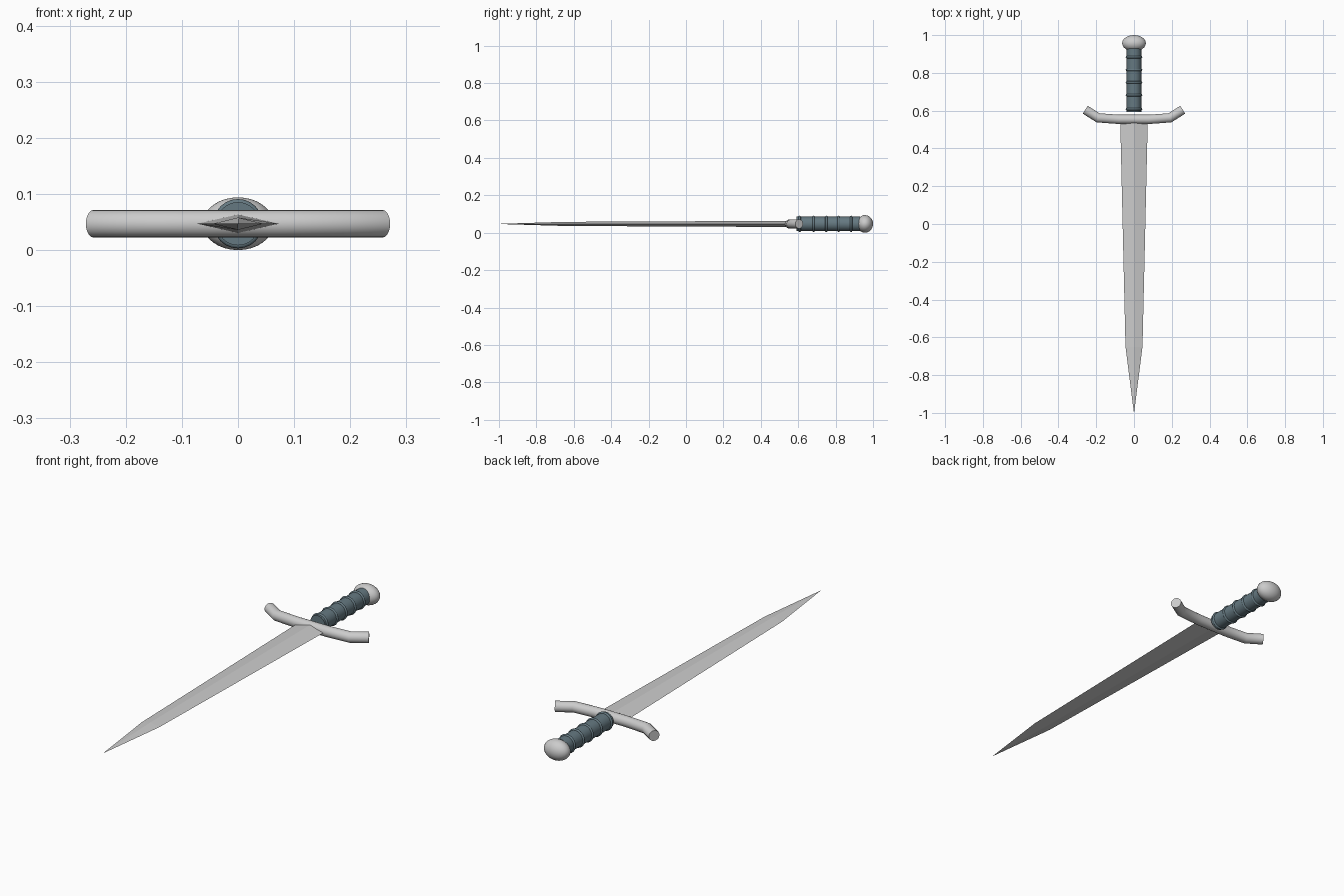
import bpy, bmesh, math
from mathutils import Vector

if "Cube" in bpy.data.objects:
    bpy.data.objects.remove(bpy.data.objects["Cube"])

Z = 0.047  # height of the sword's axis


def finish(bm, name, mat=None, smooth=True):
    bmesh.ops.recalc_face_normals(bm, faces=bm.faces)
    me = bpy.data.meshes.new(name)
    bm.to_mesh(me)
    bm.free()
    ob = bpy.data.objects.new(name, me)
    bpy.context.collection.objects.link(ob)
    if mat:
        me.materials.append(mat)
    if smooth:
        bpy.ops.object.select_all(action='DESELECT')
        bpy.context.view_layer.objects.active = ob
        ob.select_set(True)
        bpy.ops.object.shade_smooth_by_angle(angle=math.radians(40))
    return ob


def loft(rings):
    """Skin a list of closed point rings and cap both ends."""
    bm = bmesh.new()
    loops = [[bm.verts.new(p) for p in r] for r in rings]
    for a, b in zip(loops, loops[1:]):
        n = len(a)
        for i in range(n):
            bm.faces.new((a[i], a[(i + 1) % n], b[(i + 1) % n], b[i]))
    bm.faces.new(loops[0])
    bm.faces.new(loops[-1])
    return bm


def lathe(profile, n=24):
    """Profile of (y, radius) turned around the sword's axis."""
    return loft([[(r * math.cos(2 * math.pi * i / n), y, Z + r * math.sin(2 * math.pi * i / n))
                  for i in range(n)] for y, r in profile])


wrap = bpy.data.materials.new("grip_wrap")
wrap.diffuse_color = (0.13, 0.19, 0.22, 1)
wrap.use_nodes = True
wrap.node_tree.nodes["Principled BSDF"].inputs["Base Color"].default_value = wrap.diffuse_color

# Blade: diamond section tapering to a point
stations = [(0.55, 0.073, 0.0165), (-0.65, 0.045, 0.011), (-1.0, 0.0005, 0.0005)]
bm = loft([[(w, y, Z), (0, y, Z + t), (-w, y, Z), (0, y, Z - t)] for y, w, t in stations])
finish(bm, "blade", smooth=False)

# Crossguard: round bar with both ends bent toward the grip
half = [(0.08, 0.554), (0.19, 0.562), (0.258, 0.605)]
path = [Vector((-x, y, Z)) for x, y in reversed(half)] + [Vector((x, y, Z)) for x, y in half]
rings = []
for i, p in enumerate(path):
    d0 = (p - path[i - 1]).normalized() if i else None
    d1 = (path[i + 1] - p).normalized() if i < len(path) - 1 else None
    d = ((d0 or d1) + (d1 or d0)).normalized()
    side = Vector((-d.y, d.x, 0)) / d.dot(d0 or d1)
    rings.append([p + 0.0245 * (side * math.cos(a) + Vector((0, 0, 1)) * math.sin(a))
                  for a in (2 * math.pi * k / 20 for k in range(20))])
finish(loft(rings), "crossguard")

# Grip core
finish(lathe([(0.592, 0.0385), (0.93, 0.0385)]), "grip", wrap)

# Raised rings around the grip
for k, y in enumerate((0.608, 0.682, 0.75, 0.816, 0.883)):
    prof = [(y + 0.006 * math.cos(math.pi * j / 6), 0.038 + 0.006 * math.sin(math.pi * j / 6))
            for j in range(6, -1, -1)]
    finish(lathe(prof), f"grip_ring_{k + 1}", wrap)

# Pommel: flattened ball
bm = bmesh.new()
bmesh.ops.create_uvsphere(bm, u_segments=24, v_segments=16, radius=1)
for v in bm.verts:
    v.co = Vector((v.co.x * 0.063, 0.957 + v.co.y * 0.043, Z + v.co.z * 0.047))
finish(bm, "pommel")
